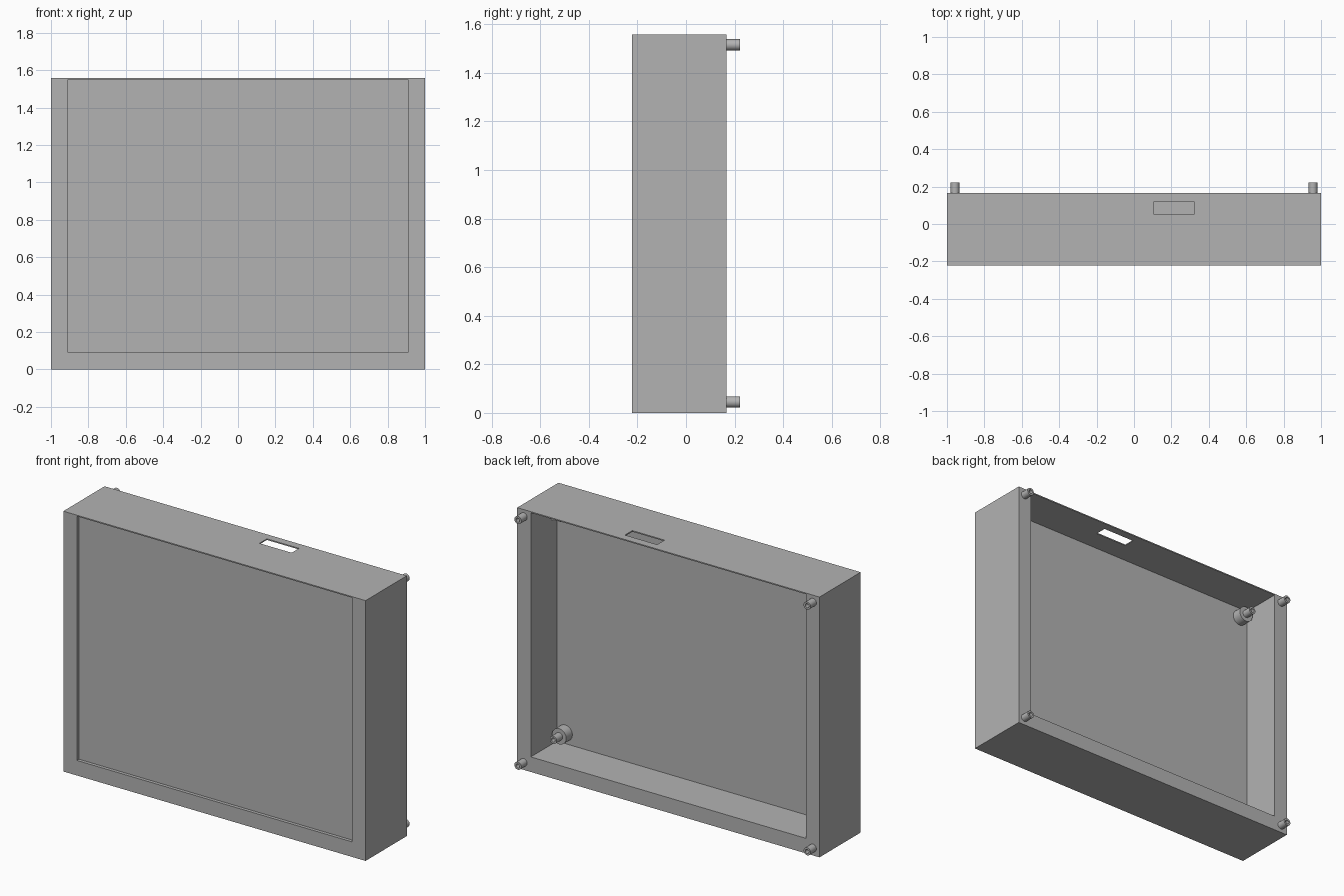
import bpy
import bmesh
import math
from mathutils import Matrix

default = bpy.data.objects.get("Cube")
if default:
    bpy.data.objects.remove(default, do_unlink=True)

grey = bpy.data.materials.new("plain_grey")
grey.use_nodes = True
colour = (0.45, 0.45, 0.45, 1)
grey.diffuse_color = colour
grey.node_tree.nodes["Principled BSDF"].inputs["Base Color"].default_value = colour

HEIGHT, FRONT, BACK = 1.557, -0.2225, 0.167
WALL, SKIN = 0.09, 0.007
PANEL_FRONT, PANEL_BACK = -0.203, -0.08


def add_object(name, bm):
    bmesh.ops.recalc_face_normals(bm, faces=bm.faces)
    mesh = bpy.data.meshes.new(name)
    bm.to_mesh(mesh)
    bm.free()
    mesh.materials.append(grey)
    obj = bpy.data.objects.new(name, mesh)
    bpy.context.collection.objects.link(obj)
    return obj


def box(name, low, high):
    bm = bmesh.new()
    size = [b - a for a, b in zip(low, high)]
    middle = [(a + b) / 2 for a, b in zip(low, high)]
    bmesh.ops.create_cube(bm, size=1, matrix=Matrix.Translation(middle) @ Matrix.Diagonal((*size, 1)))
    return add_object(name, bm)


def turned(name, profile, x, y, z):
    """Revolve (radius, depth) points around an axis along y."""
    bm = bmesh.new()
    verts = [bm.verts.new((x + r, y + d, z)) for r, d in profile]
    edges = [bm.edges.new(pair) for pair in zip(verts, verts[1:])]
    bmesh.ops.spin(bm, geom=verts + edges, cent=(x, y, z), axis=(0, 1, 0),
                   angle=math.tau, steps=32, use_duplicate=False)
    bmesh.ops.remove_doubles(bm, verts=bm.verts, dist=1e-5)
    obj = add_object(name, bm)
    bpy.ops.object.select_all(action="DESELECT")
    obj.select_set(True)
    bpy.context.view_layer.objects.active = obj
    bpy.ops.object.shade_smooth_by_angle(angle=math.radians(35))
    return obj


# Casing with a shallow front recess, a deep rear cavity and a slot in the top
casing = box("casing", (-1, FRONT, 0), (1, BACK, HEIGHT))
inner_x, inner_top = 1 - WALL, HEIGHT - SKIN
cutters = [
    box("front_recess", (-inner_x, FRONT - 0.1, WALL), (inner_x, PANEL_FRONT, inner_top)),
    box("rear_cavity", (-inner_x, PANEL_BACK, WALL), (inner_x, BACK + 0.1, inner_top)),
    box("top_slot", (0.107, 0.05, HEIGHT - 0.1), (0.32, 0.12, HEIGHT + 0.1)),
]
bpy.context.view_layer.objects.active = casing
for cutter in cutters:
    cutter.hide_render = True
    cut = casing.modifiers.new(cutter.name, "BOOLEAN")
    cut.operation = "DIFFERENCE"
    cut.solver = "EXACT"
    cut.object = cutter
    bpy.ops.object.modifier_apply(modifier=cut.name)
for cutter in cutters:
    bpy.data.objects.remove(cutter, do_unlink=True)

# Hollow pegs on the rear rim and stepped posts inside the cavity, at each corner
R, HOLE, PEG = 0.023, 0.012, 0.0555
BOSS_R, BOSS = 0.047, 0.058
peg_profile = [(R, 0), (R, PEG), (HOLE, PEG), (HOLE, 0.003), (0, 0.003)]
post_profile = [(BOSS_R, 0), (BOSS_R, BOSS), (R, BOSS)] + [(r, d + BOSS) for r, d in peg_profile[1:]]
for side, sign in (("left", 1), ("right", -1)):
    for level, peg_z, post_z in (("lower", 0.045, 0.155), ("upper", 1.515, 1.487)):
        turned(f"{level}_{side}_peg", peg_profile, sign * 0.957, BACK, peg_z)
        turned(f"{level}_{side}_post", post_profile, sign * 0.855, PANEL_BACK, post_z)
